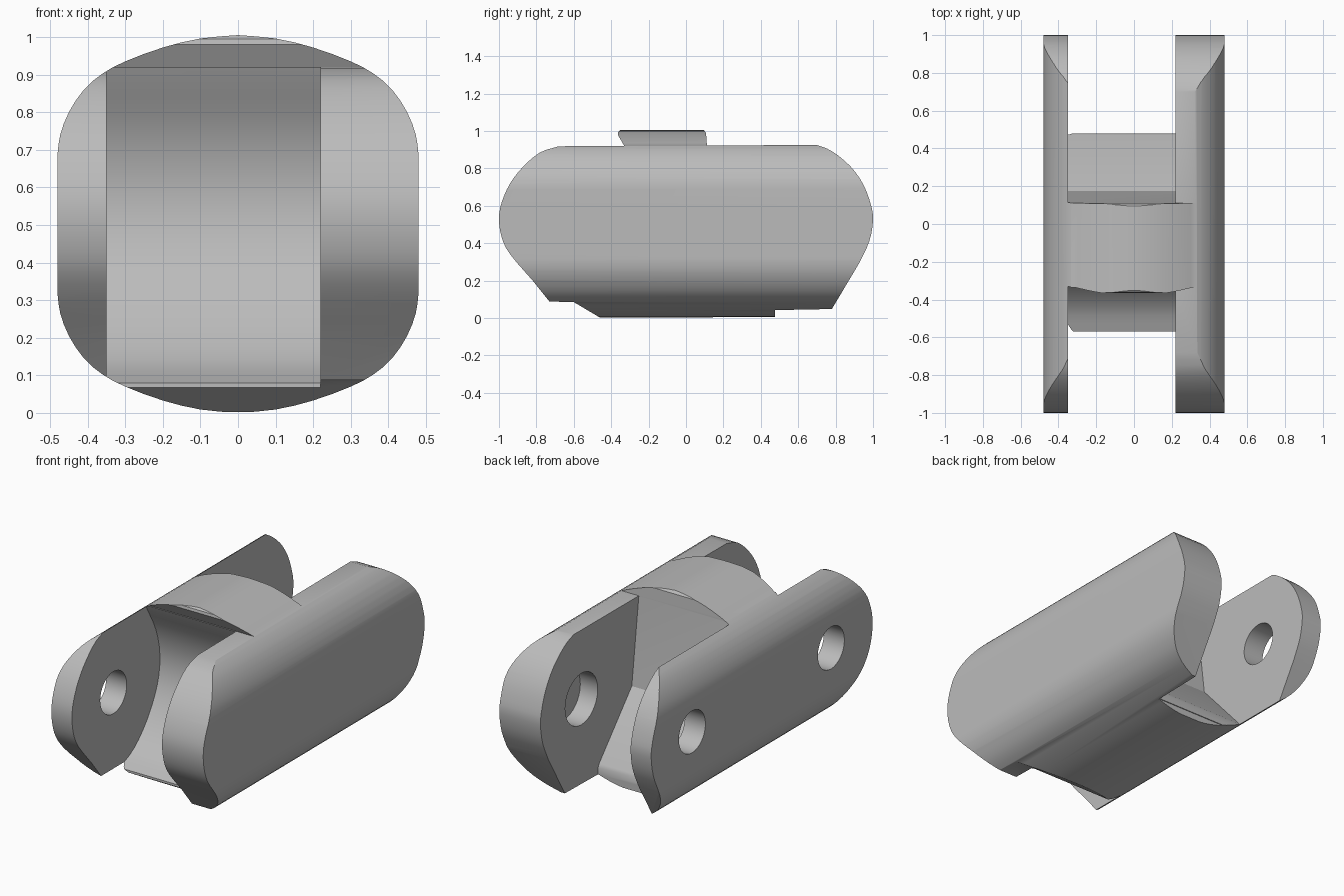
import bpy, bmesh, math
from mathutils import Vector

if "Cube" in bpy.data.objects:
    bpy.data.objects.remove(bpy.data.objects["Cube"])

grey = bpy.data.materials.new("metal grey")
grey.diffuse_color = (0.5, 0.5, 0.5, 1)
grey.use_nodes = True
grey.node_tree.nodes["Principled BSDF"].inputs["Base Color"].default_value = grey.diffuse_color


def spline(pts, steps=3):
    """Smooth open curve through the given 2D points."""
    p = [Vector(q) for q in pts]
    p = [2 * p[0] - p[1]] + p + [2 * p[-1] - p[-2]]
    out = []
    for i in range(1, len(p) - 2):
        a, b, c, d = p[i - 1:i + 3]
        for s in range(steps):
            t = s / steps
            out.append(tuple(0.5 * (2 * b + (c - a) * t + (2 * a - 5 * b + 4 * c - d) * t * t
                                    + (3 * b - a - 3 * c + d) * t ** 3)))
    return out + [tuple(p[-2])]


def prism(name, outline, axis, lo, hi):
    """Extrude a closed 2D outline along x (outline is y,z) or y (outline is x,z)."""
    bm = bmesh.new()
    place = (lambda u, v, w: (w, u, v)) if axis == "x" else (lambda u, v, w: (u, w, v))
    ends = [[bm.verts.new(place(u, v, w)) for u, v in outline] for w in (lo, hi)]
    n = len(outline)
    bm.faces.new(ends[0])
    bm.faces.new(ends[1][::-1])
    for i in range(n):
        j = (i + 1) % n
        bm.faces.new((ends[0][j], ends[0][i], ends[1][i], ends[1][j]))
    bmesh.ops.recalc_face_normals(bm, faces=bm.faces)
    mesh = bpy.data.meshes.new(name)
    bm.to_mesh(mesh)
    bm.free()
    mesh.materials.append(grey)
    obj = bpy.data.objects.new(name, mesh)
    bpy.context.collection.objects.link(obj)
    return obj


def combine(target, tool, operation):
    """Apply a boolean and remove the tool."""
    mod = target.modifiers.new("cut", "BOOLEAN")
    mod.object, mod.operation, mod.solver = tool, operation, "EXACT"
    bpy.context.view_layer.objects.active = target
    bpy.ops.object.modifier_apply(modifier=mod.name)
    bpy.data.objects.remove(tool)


# Rounded cross-section with domed top and bottom, swept along the length
quarter = spline([(0, 1.005), (0.1, 0.996), (0.2, 0.972), (0.3, 0.935), (0.36, 0.903),
                  (0.41, 0.86), (0.45, 0.8), (0.473, 0.74), (0.48, 0.69)], 2)
right = quarter + [(x, 1.005 - z) for x, z in reversed(quarter)]
section = right + [(-x, z) for x, z in reversed(right[1:-1])]
link = prism("link_body", section, "y", -1.1, 1.1)

# Side silhouette: rounded ends, raised dome on top, stepped underside
back_end = spline([(0.7, 0.925), (0.78, 0.892), (0.88, 0.81), (0.95, 0.71), (0.99, 0.6),
                   (1.0, 0.52), (0.98, 0.41), (0.93, 0.3)])
front_end = spline([(-0.82, 0.2), (-0.94, 0.34), (-0.985, 0.43), (-1.0, 0.53), (-0.985, 0.62),
                    (-0.94, 0.72), (-0.87, 0.81), (-0.78, 0.885), (-0.68, 0.918)])
dome = [(-0.33, 0.92), (-0.365, 0.98), (-0.362, 0.995), (-0.345, 1.01),
        (0.09, 1.01), (0.107, 0.99), (0.112, 0.922)]
under = [(0.78, 0.048), (0.475, 0.042), (0.475, 0.005), (-0.46, 0.002), (-0.6, 0.085), (-0.73, 0.088)]
combine(link, prism("side_silhouette", front_end + dome + back_end + under, "x", -1, 1), "INTERSECT")

# Front slot with a concave wall, back slot with a sloped wall
front_wall = spline([(-0.365, 0.98), (-0.32, 0.89), (-0.24, 0.74), (-0.205, 0.58), (-0.23, 0.42),
                     (-0.32, 0.26), (-0.44, 0.14), (-0.57, 0.08)])
front_slot = [(-1.2, 1.2), (-0.365, 1.2)] + front_wall + [(-0.57, -0.2), (-1.2, -0.2)]
back_slot = [(1.2, 1.2), (0.105, 1.2), (0.112, 0.92), (0.175, 0.43), (0.47, 0.1),
             (0.48, 0.08), (0.48, -0.2), (1.2, -0.2)]
combine(link, prism("front_slot", front_slot, "x", -0.35, 0.22), "DIFFERENCE")
combine(link, prism("back_slot", back_slot, "x", -0.35, 0.22), "DIFFERENCE")

# Pin holes: through the thin plate, blind in the thick plate
for y in (-0.625, 0.63):
    for lo, hi, r in ((-0.6, -0.3, 0.12), (0.15, 0.33, 0.147)):
        ring = [(y + r * math.cos(k * math.tau / 32), 0.53 + r * math.sin(k * math.tau / 32))
                for k in range(32)]
        combine(link, prism("pin_hole", ring, "x", lo, hi), "DIFFERENCE")

bpy.ops.object.select_all(action="DESELECT")
link.select_set(True)
bpy.context.view_layer.objects.active = link
bpy.ops.object.shade_smooth_by_angle(angle=math.radians(30))
